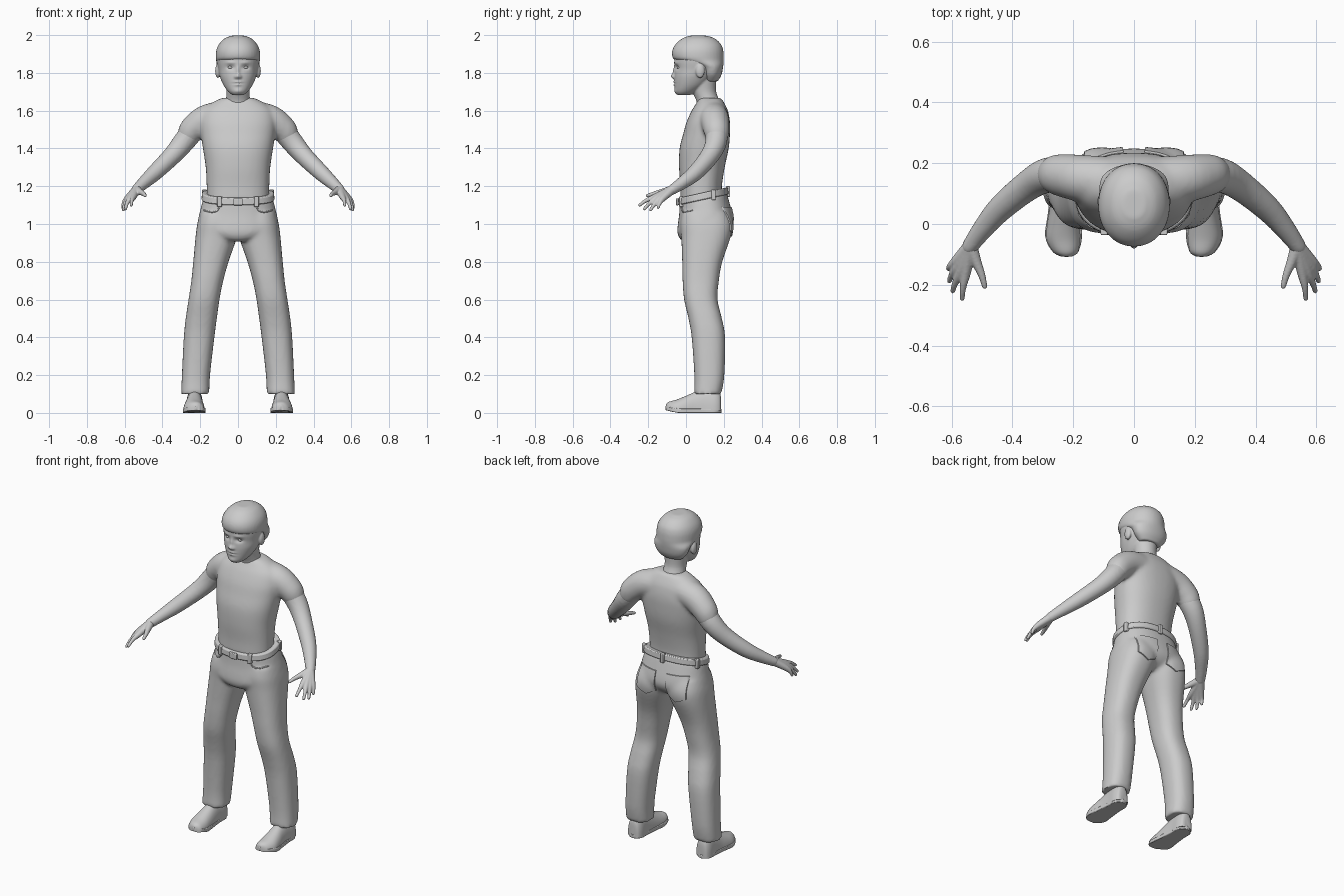
import bpy, bmesh, math
from mathutils import Vector

if "Cube" in bpy.data.objects:
    bpy.data.objects.remove(bpy.data.objects["Cube"])

grey = bpy.data.materials.new("plain grey")
grey.diffuse_color = (0.6, 0.6, 0.6, 1)
grey.use_nodes = True
grey.node_tree.nodes["Principled BSDF"].inputs["Base Color"].default_value = grey.diffuse_color


def spline(rows, steps=4):
    """Catmull-Rom interpolation of rows of numbers."""
    out = []
    for i in range(len(rows) - 1):
        p = [rows[max(0, min(len(rows) - 1, i + k))] for k in (-1, 0, 1, 2)]
        for j in range(steps):
            t = j / steps
            out.append([0.5 * (2 * b + (c - a) * t + (2 * a - 5 * b + 4 * c - d) * t * t
                               + (3 * b - a - 3 * c + d) * t ** 3) for a, b, c, d in zip(*p)])
    return out + [list(rows[-1])]


def unit_ring(n, power):
    for k in range(n):
        a = 2 * math.pi * k / n
        c, s = math.cos(a), math.sin(a)
        yield (math.copysign(abs(c) ** (2 / power), c), math.copysign(abs(s) ** (2 / power), s))


def skin(bm, rings):
    """Bridge rings of points and cap both ends."""
    vs = [[bm.verts.new(p) for p in r] for r in rings]
    n = len(vs[0])
    for a, b in zip(vs, vs[1:]):
        for k in range(n):
            bm.faces.new((a[k], a[(k + 1) % n], b[(k + 1) % n], b[k]))
    bm.faces.new(vs[0][::-1])
    bm.faces.new(vs[-1])


def stack(bm, rows, power=2.3, shear=0.0, n=40, steps=4):
    """Level sections: z, x left, x right, y front, y back."""
    rings = []
    for z, x0, x1, y0, y1 in spline(rows, steps):
        rings.append([((x0 + x1) / 2 + u * (x1 - x0) / 2, (y0 + y1) / 2 + v * (y1 - y0) / 2,
                       z + shear * ((y0 + y1) / 2 + v * (y1 - y0) / 2 - 0.1))
                      for u, v in unit_ring(n, power)])
    skin(bm, rings)


def even(rows):
    return [(z, -w, w, a, b) for z, a, b, w in rows]


def tube(bm, rows, n=20, steps=4):
    """Round limb: x, y, z, radius, with a rounded tip."""
    rows = spline(rows, steps)
    d = (Vector(rows[-1][:3]) - Vector(rows[-2][:3])).normalized()
    end, r = Vector(rows[-1][:3]), rows[-1][3]
    rows += [[*(end + d * r * math.sin(t)), r * math.cos(t)] for t in (0.5, 1.0, 1.4)]
    rings = []
    for i, row in enumerate(rows):
        t = Vector(rows[min(i + 1, len(rows) - 1)][:3]) - Vector(rows[max(i - 1, 0)][:3])
        u = t.cross(Vector((0.1, 0.3, 1))).normalized()
        v = t.normalized().cross(u)
        rings.append([Vector(row[:3]) + row[3] * (u * a + v * b) for a, b in unit_ring(n, 2)])
    skin(bm, rings)


def ball(bm, c, r):
    ret = bmesh.ops.create_uvsphere(bm, u_segments=20, v_segments=12, radius=1)
    for v in ret["verts"]:
        v.co = Vector(c) + Vector(a * b for a, b in zip(v.co, r))


def box(bm, c, size):
    ret = bmesh.ops.create_cube(bm, size=1)
    for v in ret["verts"]:
        v.co = Vector(c) + Vector(a * b for a, b in zip(v.co, size))
    return ret["verts"]


def finish(name, bm, voxel=0, smooth=4, bevel=0):
    bmesh.ops.recalc_face_normals(bm, faces=bm.faces)
    me = bpy.data.meshes.new(name)
    bm.to_mesh(me)
    bm.free()
    ob = bpy.data.objects.new(name, me)
    bpy.context.collection.objects.link(ob)
    if bevel:
        m = ob.modifiers.new("bevel", "BEVEL")
        m.width, m.segments = bevel, 2
    if voxel:  # fuse overlapping volumes into one skin, then bake
        m = ob.modifiers.new("fuse", "REMESH")
        m.mode, m.voxel_size = "VOXEL", voxel
        m = ob.modifiers.new("relax", "SMOOTH")
        m.factor, m.iterations = 0.5, smooth
        ob.data = bpy.data.meshes.new_from_object(ob.evaluated_get(bpy.context.evaluated_depsgraph_get()))
        ob.modifiers.clear()
    ob.data.materials.clear()
    ob.data.materials.append(grey)
    bpy.context.view_layer.objects.active = ob
    ob.select_set(True)
    bpy.ops.object.shade_smooth_by_angle(angle=math.radians(50))
    ob.select_set(False)
    return ob


# Shirt with short sleeves
bm = bmesh.new()
stack(bm, even([(1.12, -.03, .19, .165), (1.2, -.03, .19, .166), (1.3, -.037, .205, .171),
                (1.4, -.034, .226, .186), (1.48, -.014, .233, .197), (1.54, .003, .233, .2),
                (1.6, .03, .222, .185), (1.64, .055, .203, .14), (1.668, .07, .185, .085)]))
for s in (1, -1):
    tube(bm, [(s * .07, .14, 1.575, .08), (s * .17, .15, 1.553, .078), (s * .235, .16, 1.507, .071),
              (s * .255, .163, 1.48, .066)])
finish("shirt", bm, .01, 8)

# Arms and hands
for s, side in ((1, "left"), (-1, "right")):
    bm = bmesh.new()
    tube(bm, [(s * .22, .16, 1.52, .062), (s * .285, .16, 1.437, .058), (s * .35, .125, 1.36, .05),
              (s * .44, .05, 1.272, .043), (s * .5, -.02, 1.217, .034), (s * .54, -.075, 1.18, .027)])
    finish(side + "_arm", bm, .008)
    bm = bmesh.new()
    w = (s * .538, -.072, 1.182, .024)
    for k, m, t in (((.553, -.16, 1.145), (.562, -.21, 1.125), (.565, -.245, 1.1)),
                    ((.57, -.155, 1.138), (.588, -.195, 1.108), (.596, -.22, 1.08)),
                    ((.582, -.143, 1.132), (.6, -.17, 1.1), (.607, -.187, 1.075)),
                    ((.588, -.125, 1.133), (.606, -.14, 1.108), (.61, -.147, 1.088))):
        tube(bm, [w, (s * k[0], *k[1:], .017), (s * m[0], *m[1:], .0105), (s * t[0], *t[1:], .0085)], 12)
    tube(bm, [w, (s * .518, -.125, 1.17, .017), (s * .5, -.17, 1.16, .012), (s * .491, -.205, 1.15, .009)], 12)
    finish(side + "_hand", bm, .004, 3)

# Trousers
bm = bmesh.new()
stack(bm, even([(1.145, -.033, .215, .183), (1.08, -.036, .232, .198), (1.02, -.044, .246, .211),
                (.98, -.045, .247, .2), (.945, -.03, .225, .14), (.925, .0, .19, .07)]), 2.3, .2)
for s in (1, -1):
    stack(bm, [(z, s * a, s * b, f, k) for z, a, b, f, k in (
        (1.06, .0, .2, -.02, .225), (1.0, -.01, .216, -.03, .245), (.93, .005, .225, -.025, .236),
        (.8, .05, .237, -.02, .192), (.7, .078, .247, -.018, .174), (.6, .098, .262, -.01, .167),
        (.5, .112, .277, .013, .19), (.4, .125, .287, .03, .207), (.2, .148, .297, .044, .203),
        (.1, .152, .301, .042, .187))], 2.4)
finish("trousers", bm, .01, 6)

# Belt with loops and buckle
bm = bmesh.new()
stack(bm, even([(1.13, -.044, .226, .194), (1.168, -.042, .222, .19)]), 2.3, .22, 48, 1)
finish("belt", bm, bevel=.006)
bm = bmesh.new()
for a in (-60, -120, 25, 155, 90):
    x, y = .192 * math.cos(math.radians(a)), .09 + .133 * math.sin(math.radians(a))
    box(bm, (x * 1.02, y, 1.145 + .22 * (y - .1)), (.024, .022, .056))
finish("belt_loops", bm, bevel=.004)
bm = bmesh.new()
box(bm, (0, -.046, 1.117), (.05, .014, .036))
finish("buckle", bm, bevel=.004)

# Back pockets: five-sided patches that follow the seat
seat = bpy.data.objects["trousers"]
for s, side in ((1, "left"), (-1, "right")):
    bm = bmesh.new()
    vs = [bm.verts.new((s * x, .3, z)) for x, z in ((.035, 1.09), (.16, 1.09), (.165, .965), (.1, .935), (.04, .965))]
    bm.faces.new(vs)
    bmesh.ops.triangulate(bm, faces=bm.faces)
    bmesh.ops.subdivide_edges(bm, edges=bm.edges, cuts=8, use_grid_fill=True)
    for v in bm.verts:
        hit, p, _, _ = seat.ray_cast(v.co, Vector((0, -1, 0)))
        v.co.y = p.y + .007 if hit else .2
    ret = bmesh.ops.extrude_face_region(bm, geom=bm.faces[:])
    for v in ret["geom"]:
        if isinstance(v, bmesh.types.BMVert):
            v.co.y -= .02
    finish(side + "_back_pocket", bm)

# Front pocket seams
for s, side in ((1, "left"), (-1, "right")):
    bm = bmesh.new()
    pts = []
    for x, z in ((.1, 1.085), (.115, 1.068), (.145, 1.063), (.18, 1.072)):
        hit, p, _, _ = seat.ray_cast(Vector((s * x, -.3, z)), Vector((0, 1, 0)))
        pts.append((p.x, p.y, p.z, .004))
    tube(bm, pts, 8)
    finish(side + "_front_pocket", bm)

# Shoes: sections run from toe to heel, with a flat sole
for s, side in ((1, "left"), (-1, "right")):
    bm = bmesh.new()
    rings = []
    for y, w, top, x in spline([(-.107, .018, .045, .222), (-.092, .042, .058, .225), (-.05, .056, .07, .232),
                                (0, .054, .09, .232), (.05, .048, .112, .23), (.1, .045, .13, .23),
                                (.15, .046, .13, .23), (.178, .036, .11, .23), (.185, .02, .08, .23)]):
        rings.append([(s * (x + u * w), y, max(.012, .012 + (top - .012) * v)) for u, v in unit_ring(32, 2.2)])
    skin(bm, rings)
    bmesh.ops.remove_doubles(bm, verts=bm.verts, dist=.0005)
    finish(side + "_shoe", bm)
    bm = bmesh.new()
    outline = spline([(.222, -.11), (.268, -.09), (.292, -.04), (.284, .03), (.276, .1), (.272, .16), (.23, .188),
                      (.188, .16), (.185, .1), (.178, .03), (.171, -.04), (.184, -.09), (.222, -.11)])[:-1]
    lift = lambda y: max(0, -.05 - y) * .25
    skin(bm, [[(s * x, y, z + lift(y)) for x, y in outline] for z in (0, .022)])
    finish(side + "_sole", bm, bevel=.003)

# Head and neck, fused with the ears
bm = bmesh.new()
stack(bm, even([(1.6, .06, .19, .08), (1.65, .055, .178, .066), (1.7, .035, .16, .061), (1.76, .02, .16, .068)]), 2)
stack(bm, even([(1.682, -.045, .02, .028), (1.7, -.057, .06, .052), (1.735, -.06, .11, .077), (1.78, -.062, .15, .096),
                (1.82, -.06, .18, .104), (1.86, -.062, .19, .111), (1.9, -.06, .19, .11), (1.95, -.03, .165, .09)]), 2.1)
for s in (1, -1):
    ball(bm, (s * .107, .075, 1.81), (.014, .024, .038))
head = finish("head", bm, .005, 4)
# Face relief: x, z, width, height, depth
relief = [(0, 1.782, .014, .013, -.017), (0, 1.81, .01, .024, -.009), (0, 1.752, .022, .006, -.006),
          (0, 1.737, .018, .006, -.006), (0, 1.744, .026, .003, .004), (0, 1.703, .022, .012, -.005)]
for s in (1, -1):
    relief += [(s * .04, 1.829, .021, .012, .011), (s * .04, 1.854, .024, .007, -.004),
               (s * .014, 1.778, .007, .007, -.005)]
for v in head.data.vertices:
    if v.co.y < .02:
        v.co.y += sum(d * math.exp(-((v.co.x - x) / w) ** 2 - ((v.co.z - z) / h) ** 2) for x, z, w, h, d in relief)
bm = bmesh.new()
for s in (1, -1):
    ball(bm, (s * .04, -.037, 1.829), (.014, .012, .008))
finish("eyes", bm)

# Hair: full cap above the fringe, lower at the nape
bm = bmesh.new()
stack(bm, even([(1.755, .1, .168, .066), (1.79, .085, .188, .098), (1.835, .06, .197, .113), (1.866, -.05, .2, .116),
                (1.885, -.072, .2, .118), (1.92, -.072, .197, .115), (1.952, -.055, .185, .101),
                (1.982, -.02, .153, .072), (1.997, .02, .11, .036)]), 2.1)
finish("hair", bm, .007, 4)
